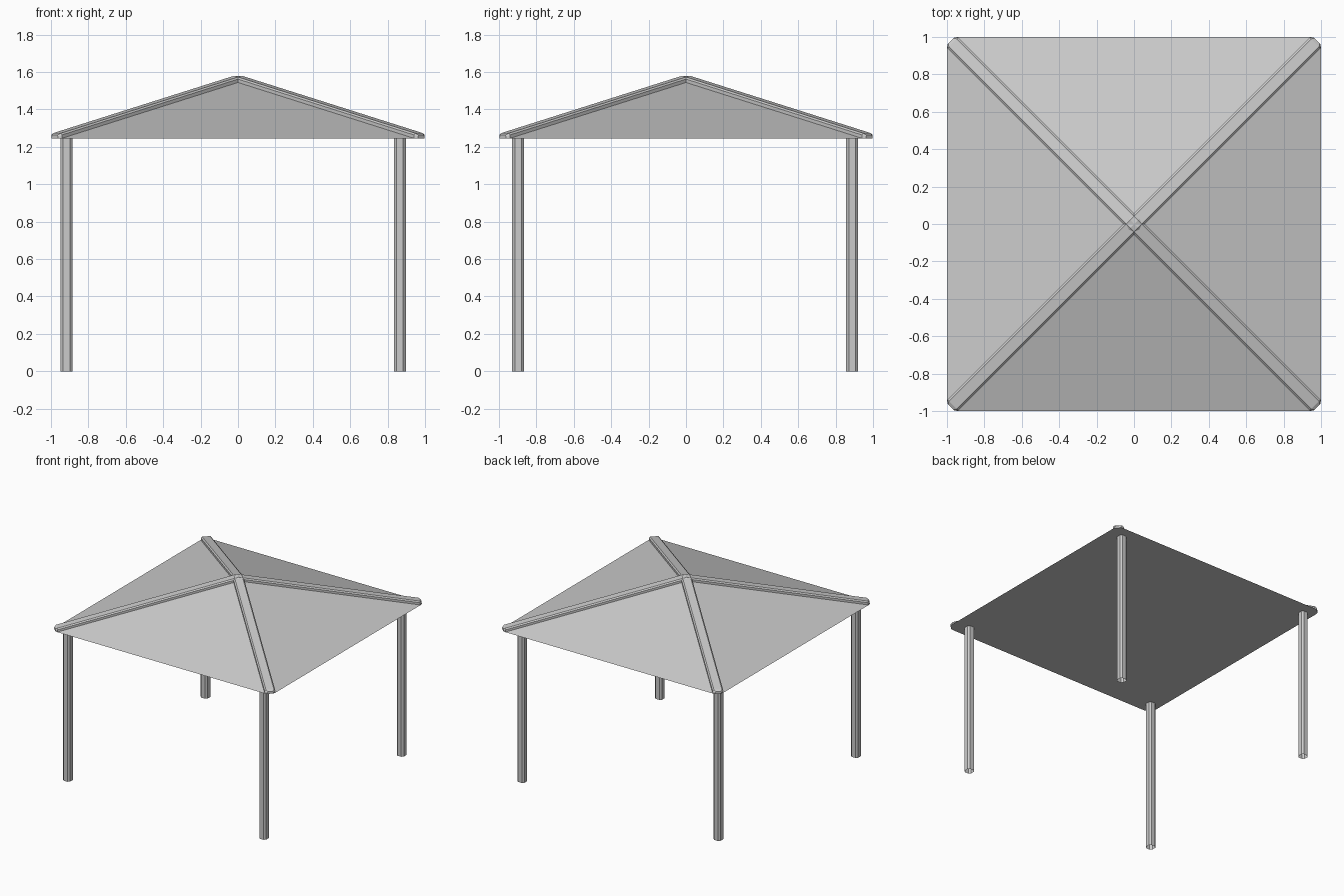
import bpy, bmesh, math
from mathutils import Matrix, Vector

if "Cube" in bpy.data.objects:
    bpy.data.objects.remove(bpy.data.objects["Cube"])

EAVE, APEX, HALF = 1.245, 1.562, 1.0
END = 1.385                                  # length of a hip along the diagonal
FALL = (APEX - EAVE) / (HALF * math.sqrt(2))  # hip drop per unit of diagonal


def add(name, bm):
    bmesh.ops.recalc_face_normals(bm, faces=bm.faces)
    me = bpy.data.meshes.new(name)
    bm.to_mesh(me)
    bm.free()
    ob = bpy.data.objects.new(name, me)
    bpy.context.collection.objects.link(ob)
    return ob


# Roof: closed pyramid with its four corners trimmed
bm = bmesh.new()
base = [bm.verts.new((x, y, EAVE)) for x, y in ((-1, -1), (1, -1), (1, 1), (-1, 1))]
top = bm.verts.new((0, 0, APEX))
bm.faces.new(base[::-1])
for i in range(4):
    bm.faces.new((base[i], base[(i + 1) % 4], top))
for sx in (-1, 1):
    for sy in (-1, 1):
        n = Vector((sx, sy, 0)).normalized()
        cut = bmesh.ops.bisect_plane(bm, geom=bm.verts[:] + bm.edges[:] + bm.faces[:],
                                     plane_co=n * (END - 0.008), plane_no=n, clear_outer=True)
        edges = [e for e in cut["geom_cut"] if isinstance(e, bmesh.types.BMEdge)]
        bmesh.ops.holes_fill(bm, edges=edges)
add("roof", bm)


# Hip caps: chamfered bar lofted over the peak along each diagonal
def hip_cap(name, angle):
    bm = bmesh.new()
    profile = [(-1, -0.014), (-1, 0.009), (-0.75, 0.018), (0.75, 0.018), (1, 0.009), (1, -0.014)]
    stations = [(-END, 0.025, 0.007), (-END + 0.015, 0.04, 0), (0, 0.04, 0),
                (END - 0.015, 0.04, 0), (END, 0.025, 0.007)]
    rings = []
    for t, w, drop in stations:
        ridge = APEX - FALL * abs(t)
        rings.append([bm.verts.new((t, u * w, max(EAVE, ridge + h - (drop if h > 0 else 0))))
                      for u, h in profile])
    n = len(profile)
    for a, b in zip(rings, rings[1:]):
        for i in range(n):
            j = (i + 1) % n
            bm.faces.new((a[i], a[j], b[j], b[i]))
    bm.faces.new(rings[0])
    bm.faces.new(rings[-1])
    bm.transform(Matrix.Rotation(angle, 4, 'Z'))
    add(name, bm)


hip_cap("hip_cap_a", math.radians(45))
hip_cap("hip_cap_b", math.radians(-45))


# Posts: square tubes with chamfered corners, open at the foot
def post(name, x, y, r=0.0315, c=0.014):
    bm = bmesh.new()
    k = r - c
    pts = [(r, -k), (r, k), (k, r), (-k, r), (-r, k), (-r, -k), (-k, -r), (k, -r)]
    low = [bm.verts.new((x + px, y + py, 0)) for px, py in pts]
    high = [bm.verts.new((x + px, y + py, EAVE)) for px, py in pts]
    for i in range(8):
        j = (i + 1) % 8
        bm.faces.new((low[i], low[j], high[j], high[i]))
    add(name, bm)


for sx, x in (("left", -0.917), ("right", 0.866)):
    for sy, y in (("front", -0.898), ("back", 0.888)):
        post(f"{sy}_{sx}_post", x, y)
